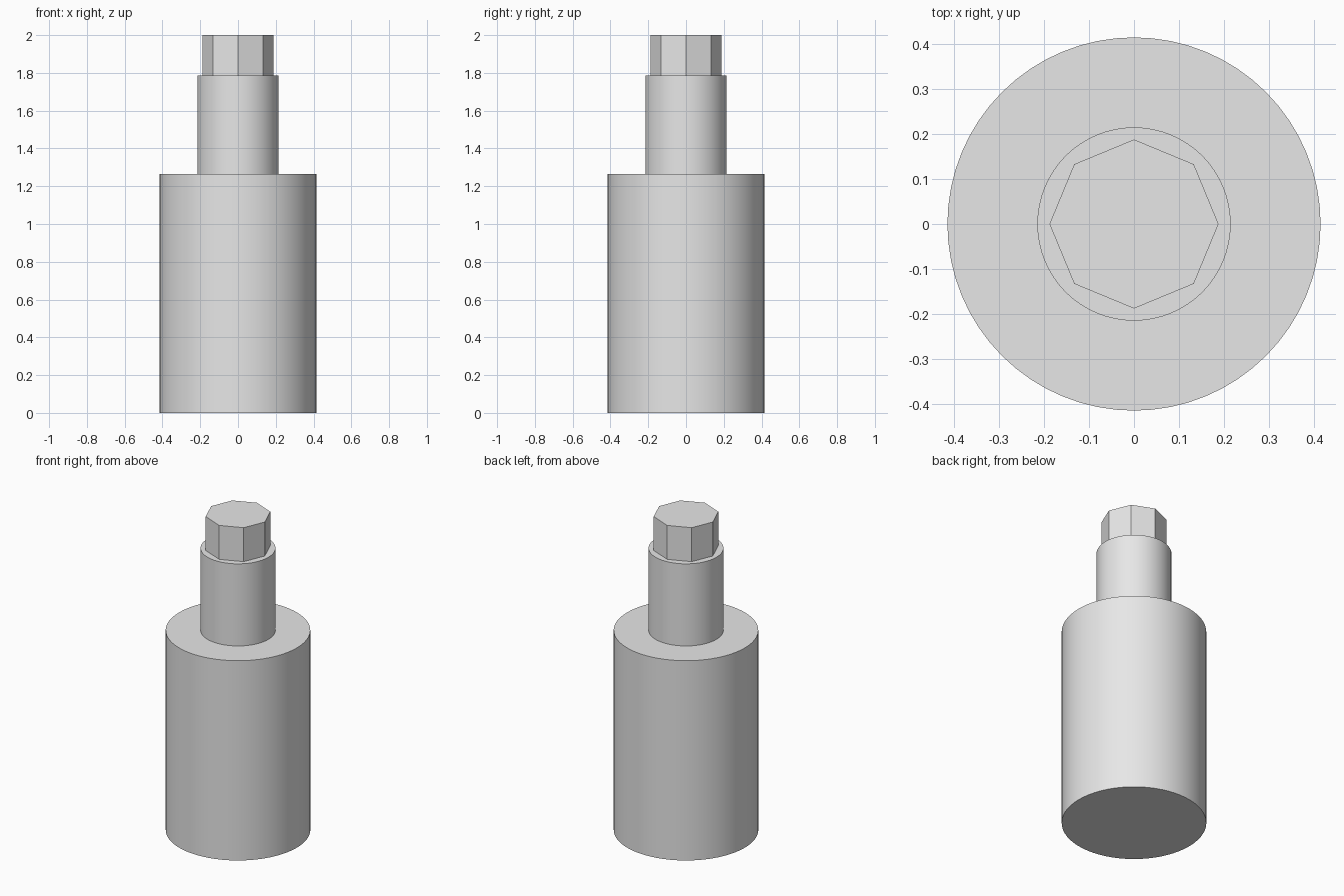
import bpy
import math

default_cube = bpy.data.objects.get("Cube")
if default_cube:
    bpy.data.objects.remove(default_cube, do_unlink=True)

# Single plain grey material
GREY = (0.8, 0.8, 0.8, 1.0)
grey = bpy.data.materials.new("plain_grey")
grey.use_nodes = True
grey.diffuse_color = GREY
grey.node_tree.nodes["Principled BSDF"].inputs["Base Color"].default_value = GREY


def post(name, radius, bottom, top, sides, smooth):
    """Upright prism or cylinder spanning bottom to top."""
    bpy.ops.mesh.primitive_cylinder_add(
        vertices=sides, radius=radius, depth=top - bottom,
        location=(0, 0, (bottom + top) / 2))
    part = bpy.context.object
    part.name = name
    part.data.materials.append(grey)
    if smooth:
        bpy.ops.object.shade_smooth_by_angle(angle=math.radians(30))
    return part


SINK = 0.02  # upper parts sit slightly inside the part below

# Wide round body
post("body", 0.415, 0, 1.265, 64, True)
# Narrower round neck
post("neck", 0.215, 1.265 - SINK, 1.785, 64, True)
# Eight-sided flat cap
post("octagonal_cap", 0.188, 1.785 - SINK, 2.0, 8, False)
